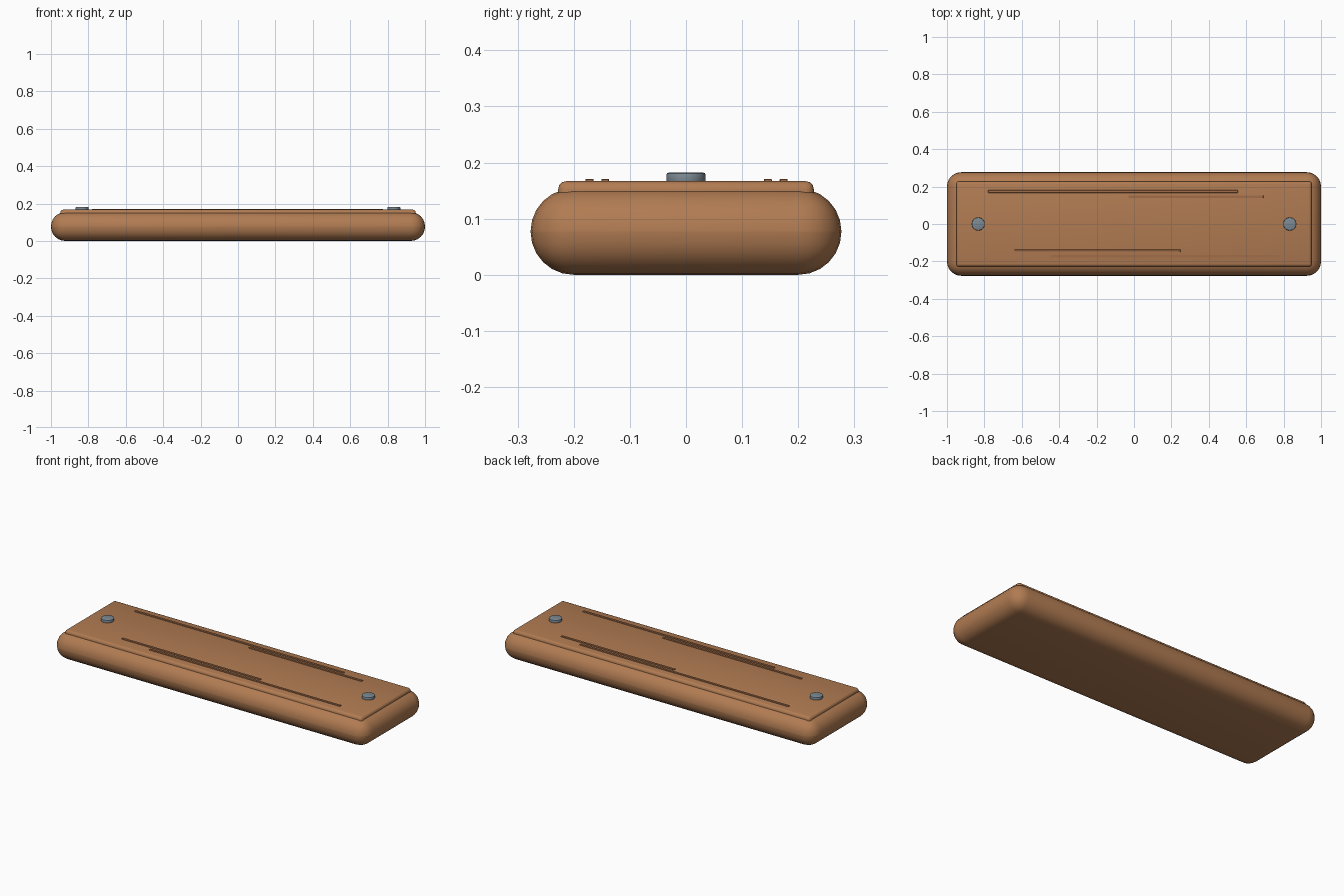
import bpy, math

if "Cube" in bpy.data.objects:
    bpy.data.objects.remove(bpy.data.objects["Cube"])


def material(name, rgb):
    m = bpy.data.materials.new(name)
    m.diffuse_color = (*rgb, 1)
    m.use_nodes = True
    m.node_tree.nodes["Principled BSDF"].inputs["Base Color"].default_value = m.diffuse_color
    return m


WOOD = material("warm wood", (0.44, 0.20, 0.085))
GRAIN = material("grain wood", (0.36, 0.155, 0.065))
STEEL = material("grey steel", (0.20, 0.25, 0.29))


def finish(obj, name, mat, bevel, segments, angle=30):
    # Bevel every hard edge, then smooth shade
    obj.name = name
    obj.data.materials.append(mat)
    bpy.ops.object.transform_apply(location=False, rotation=False, scale=True)
    if bevel:
        mod = obj.modifiers.new("rounding", 'BEVEL')
        mod.width, mod.segments = bevel, segments
        mod.limit_method = 'ANGLE'
        bpy.ops.object.modifier_apply(modifier=mod.name)
    bpy.ops.object.shade_smooth_by_angle(angle=math.radians(angle))
    return obj


def box(name, x, y, z, mat, bevel=0, segments=3):
    bpy.ops.mesh.primitive_cube_add(
        size=1, location=[(a + b) / 2 for a, b in (x, y, z)])
    obj = bpy.context.object
    obj.scale = [b - a for a, b in (x, y, z)]
    return finish(obj, name, mat, bevel, segments)


# Thick plank with fully rounded edges
box("plank_body", (-1, 1), (-0.277, 0.277), (0, 0.154), WOOD, 0.0765, 6)

# Raised panel on top
box("top_panel", (-0.95, 0.95), (-0.228, 0.228), (0.10, 0.167), WOOD, 0.015, 3)

# Thin raised grain lines: start x, end x, y
for i, (x0, x1, y) in enumerate([(-0.78, 0.555, 0.174), (-0.03, 0.692, 0.146),
                                 (-0.64, 0.248, -0.144), (-0.445, 0.776, -0.172)]):
    box(f"grain_line_{i + 1}", (x0, x1), (y - 0.007, y + 0.007),
        (0.163, 0.171), GRAIN, 0.001, 1)

# Bolt head at each end
for side, x in (("left", -0.833), ("right", 0.833)):
    bpy.ops.mesh.primitive_cylinder_add(vertices=24, radius=0.035, depth=0.021,
                                        location=(x, 0, 0.1715))
    finish(bpy.context.object, f"bolt_head_{side}", STEEL, 0.004, 2)
